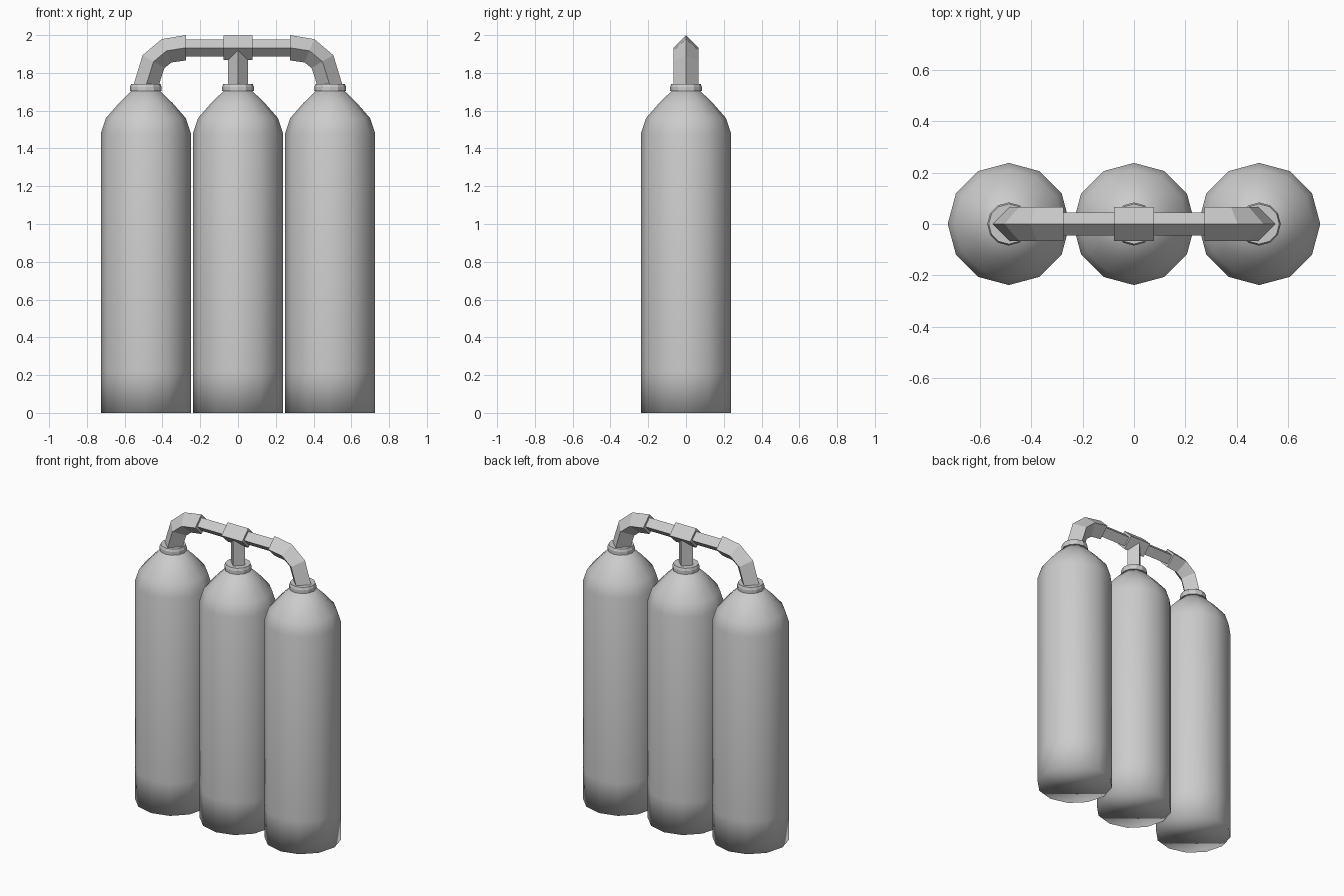
import bpy, bmesh
from math import cos, sin, pi
from mathutils import Vector

cube = bpy.data.objects.get("Cube")
if cube:
    bpy.data.objects.remove(cube, do_unlink=True)

metal = bpy.data.materials.new("light_grey_metal")
metal.use_nodes = True
GREY = (0.6, 0.6, 0.6, 1)
metal.diffuse_color = GREY
metal.node_tree.nodes["Principled BSDF"].inputs["Base Color"].default_value = GREY


def loft(name, rings, smooth=False):
    """Skin a list of closed rings of points and cap both ends."""
    bm = bmesh.new()
    loops = [[bm.verts.new(p) for p in ring] for ring in rings]
    n = len(loops[0])
    for a, b in zip(loops, loops[1:]):
        for i in range(n):
            j = (i + 1) % n
            bm.faces.new((a[i], a[j], b[j], b[i]))
    bm.faces.new(loops[0])
    bm.faces.new(loops[-1])
    bmesh.ops.recalc_face_normals(bm, faces=bm.faces)
    for f in bm.faces:
        f.smooth = smooth
    mesh = bpy.data.meshes.new(name)
    bm.to_mesh(mesh)
    bm.free()
    mesh.materials.append(metal)
    ob = bpy.data.objects.new(name, mesh)
    bpy.context.collection.objects.link(ob)
    return ob


def turned(name, x, profile, sides=12, smooth=False):
    """Revolve (radius, height) pairs about a vertical axis at x."""
    angles = [2 * pi * i / sides for i in range(sides)]
    return loft(name, [[(x + r * cos(a), r * sin(a), z) for a in angles]
                       for r, z in profile], smooth)


def square_pipe(name, path, half):
    """Sweep a square set on its corner along a path in the xz plane."""
    pts = [Vector((x, 0, z)) for x, z in path]
    rings = []
    for i, p in enumerate(pts):
        d = (pts[min(i + 1, len(pts) - 1)] - pts[max(i - 1, 0)]).normalized()
        if i == 0 and len(pts) > 2:
            d = Vector((0, 0, 1))
        if i == len(pts) - 1 and len(pts) > 2:
            d = Vector((1 if d.x > 0 else -1, 0, 0))
        side = Vector((0, half, 0))
        up = Vector((-d.z, 0, d.x)) * half
        rings.append([p + up, p + side, p - up, p - side])
    return loft(name, rings)


SPACING = 0.488
PIPE_Z = 1.933
TANK = [(0.238, 0), (0.238, 0.22), (0.238, 1.48), (0.212, 1.56),
        (0.142, 1.64), (0.07, 1.71)]
COLLAR = [(0.084, 1.703), (0.084, 1.725), (0.078, 1.742)]

# Three tanks with neck collars
for label, x in (("right", -SPACING), ("middle", 0), ("left", SPACING)):
    turned(label + "_tank", x, TANK, smooth=True)
    turned(label + "_neck_collar", x, COLLAR)

# Elbows and thin connecting pipes on both sides
for label, s in (("right", -1), ("left", 1)):
    square_pipe(label + "_elbow",
                [(s * SPACING, 1.73), (s * 0.447, 1.86),
                 (s * 0.378, 1.917), (s * 0.275, PIPE_Z)], 0.067)
    square_pipe(label + "_thin_pipe",
                [(s * 0.29, PIPE_Z), (s * 0.06, PIPE_Z)], 0.045)

# Centre junction and its riser
square_pipe("junction_block", [(-0.078, PIPE_Z), (0.078, PIPE_Z)], 0.066)
square_pipe("middle_riser", [(0, 1.73), (0, PIPE_Z)], 0.053)
